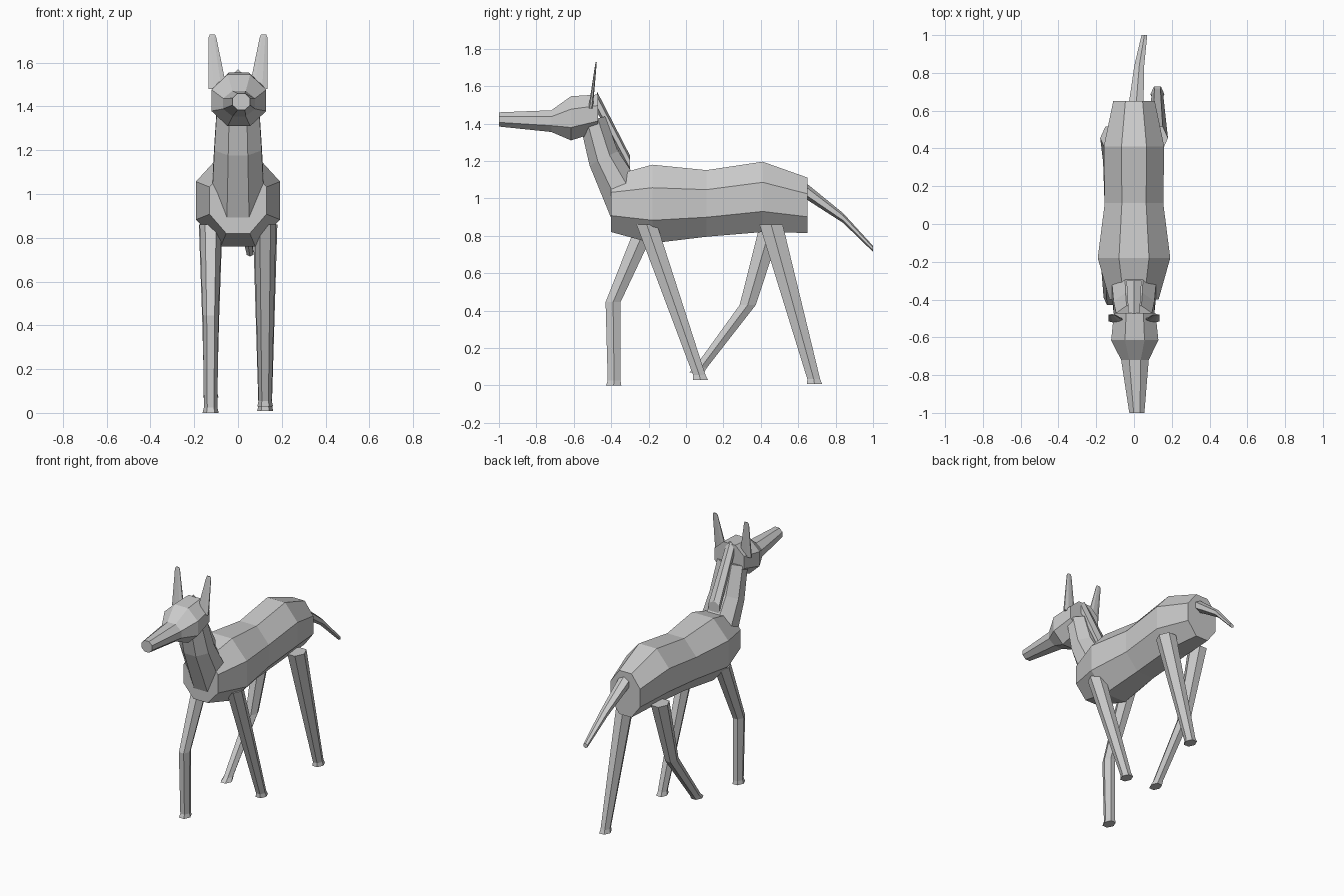
import bpy, bmesh
from math import cos, sin, pi, radians

cube = bpy.data.objects.get("Cube")
if cube:
    bpy.data.objects.remove(cube, do_unlink=True)

GREY = (0.6, 0.6, 0.6, 1)
mat = bpy.data.materials.new("plain_grey")
mat.use_nodes = True
mat.diffuse_color = GREY
mat.node_tree.nodes["Principled BSDF"].inputs["Base Color"].default_value = GREY


def tube(name, sections, sides=8, flat_side=True, tilt=90):
    """Loft polygon rings. A section is x, y, z, half width, half depth, optional tilt.
    The depth axis lies in the yz plane: tilt 0 is along y, tilt 90 is along z."""
    bm = bmesh.new()
    step = 2 * pi / sides
    start = step / 2 if flat_side else 0
    angles = [start + step * k for k in range(sides)]
    wide = max(cos(a) for a in angles)
    deep = max(sin(a) for a in angles)
    rings = []
    for x, y, z, rx, rv, *own_tilt in sections:
        t = radians(own_tilt[0] if own_tilt else tilt)
        rings.append([bm.verts.new((x + rx * cos(a) / wide,
                                    y + rv * sin(a) / deep * cos(t),
                                    z + rv * sin(a) / deep * sin(t))) for a in angles])
    for low, high in zip(rings, rings[1:]):
        for k in range(sides):
            n = (k + 1) % sides
            bm.faces.new((low[k], low[n], high[n], high[k]))
    bm.faces.new(rings[0])
    bm.faces.new(rings[-1])
    bmesh.ops.recalc_face_normals(bm, faces=bm.faces)
    mesh = bpy.data.meshes.new(name)
    bm.to_mesh(mesh)
    bm.free()
    mesh.materials.append(mat)
    obj = bpy.data.objects.new(name, mesh)
    bpy.context.collection.objects.link(obj)
    return obj


# Trunk, from chest to rump
tube("body", [
    (0, -0.40, 0.97, 0.13, 0.15),
    (0, -0.18, 0.97, 0.192, 0.21),
    (0, 0.11, 0.973, 0.155, 0.178),
    (0, 0.41, 1.008, 0.16, 0.188),
    (0, 0.65, 0.963, 0.11, 0.148)])

# Neck rising forward from the chest
tube("neck", [
    (0, -0.30, 0.95, 0.122, 0.115, 30),
    (0, -0.44, 1.215, 0.108, 0.085, 27),
    (0, -0.50, 1.42, 0.095, 0.07, 15)])

# Narrow ridge down the back of the neck
tube("mane", [
    (0, -0.30, 1.185, 0.04, 0.045),
    (0, -0.475, 1.515, 0.03, 0.055)], sides=6)

# Head with long muzzle
tube("head", [
    (0.004, -0.47, 1.455, 0.11, 0.10),
    (0.004, -0.615, 1.428, 0.125, 0.118),
    (0.005, -0.72, 1.413, 0.073, 0.058),
    (0.015, -1.0, 1.422, 0.04, 0.038)])

# Thin upright ears
for side, s in (("left", 1), ("right", -1)):
    tube(side + "_ear", [
        (s * 0.093, -0.51, 1.48, 0.042, 0.012),
        (s * 0.117, -0.482, 1.715, 0.018, 0.004),
        (s * 0.117, -0.48, 1.728, 0.012, 0.003)], tilt=0)

# Drooping tail
tube("tail", [
    (0.01, 0.62, 1.055, 0.04, 0.045),
    (0.028, 0.84, 0.895, 0.026, 0.026),
    (0.055, 1.0, 0.73, 0.015, 0.016)], sides=6)


def leg(name, x, joints):
    """Hexagonal leg through (y, z, half depth) joints, ending in a flared foot."""
    (y0, z0, _), (y1, z1, r) = joints[-2:]
    ankle_z = z1 + 0.025
    ankle_y = y1 + (y0 - y1) * 0.025 / (z0 - z1)
    path = joints[:-1] + [(ankle_y, ankle_z, r * 0.9), (y1 - 0.003, z1, r * 1.08)]
    tube(name, [(x, y, z, d * 0.9, d) for y, z, d in path],
         sides=6, flat_side=False, tilt=0)


# Legs in mid stride: straight on the left, bent on the right
leg("left_front_leg", 0.124, [(-0.21, 0.86, 0.055), (0.08, 0.03, 0.037)])
leg("left_hind_leg", 0.124, [(0.455, 0.86, 0.062), (0.69, 0.008, 0.038)])
leg("right_front_leg", -0.125, [(-0.21, 0.86, 0.056), (-0.39, 0.445, 0.04), (-0.384, 0, 0.038)])
leg("right_hind_leg", -0.125, [(0.455, 0.86, 0.06), (0.33, 0.43, 0.043), (0.06, 0.07, 0.037)])
